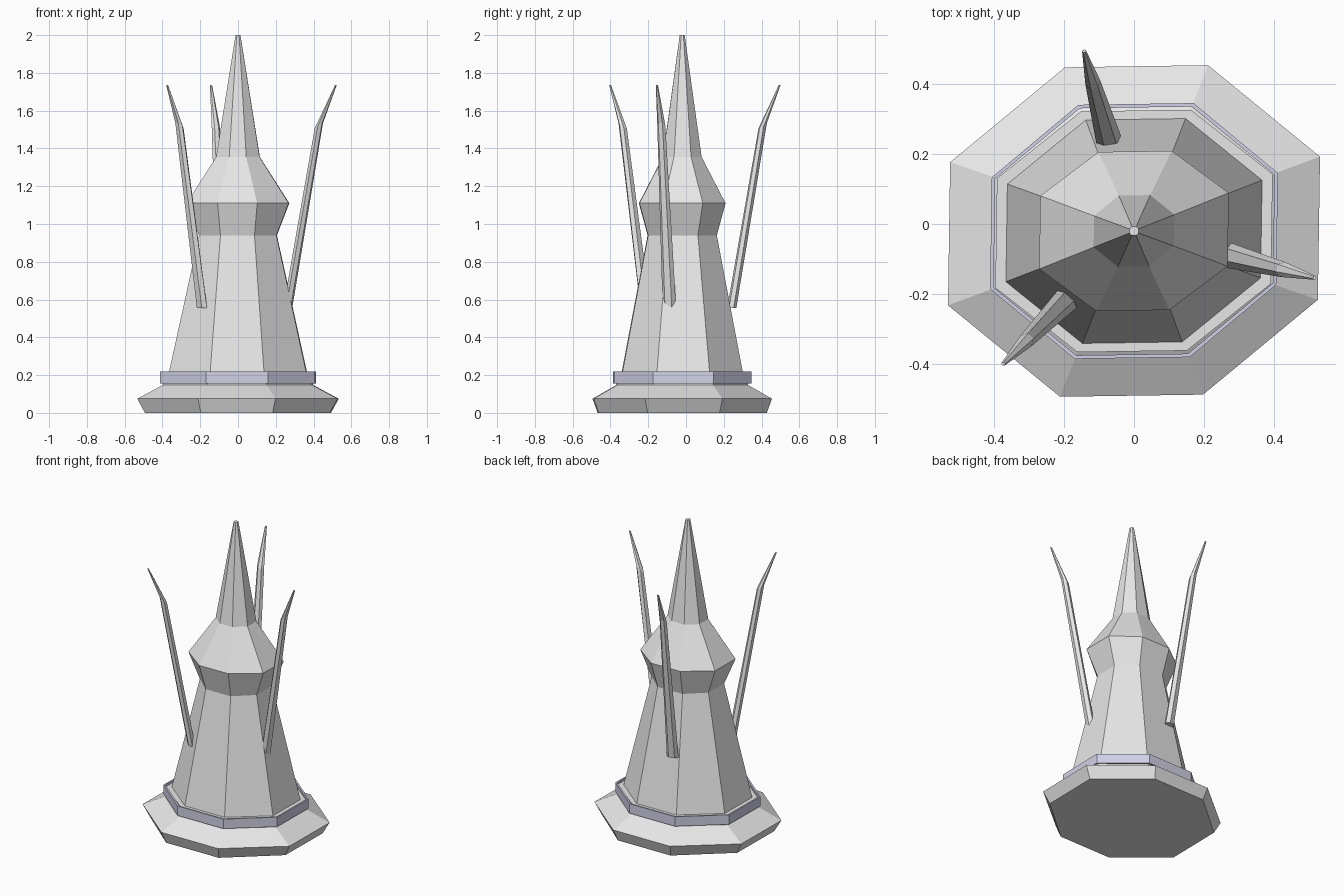
import bpy, math

if "Cube" in bpy.data.objects:
    bpy.data.objects.remove(bpy.data.objects["Cube"])

CY = -0.02  # shared vertical axis of the tower


def material(name, rgb):
    m = bpy.data.materials.new(name)
    m.diffuse_color = (*rgb, 1)
    m.use_nodes = True
    m.node_tree.nodes["Principled BSDF"].inputs["Base Color"].default_value = m.diffuse_color
    return m


stone = material("pale grey", (0.8, 0.8, 0.8))
lilac = material("pale lilac", (0.8, 0.8, 1.0))


def octagon(xo, xi, yo, yi, z):
    """Eight-sided ring, slightly stretched along its diagonal."""
    pts = [(xo, -yi), (xo, yi), (xi, yo), (-xi, yo),
           (-xo, yi), (-xo, -yi), (-xi, -yo), (xi, -yo)]
    return [(x + 0.015 * y, y + 0.015 * x + CY, z) for x, y in pts]


def loft(name, rings, mat, closed=False):
    """Join rings of equal size with quads; cap the ends or close the loop."""
    n, k = len(rings[0]), len(rings)
    verts = [p for r in rings for p in r]
    faces = []
    for i in range(k if closed else k - 1):
        a, b = i * n, ((i + 1) % k) * n
        faces += [(a + j, a + (j + 1) % n, b + (j + 1) % n, b + j) for j in range(n)]
    if not closed:
        faces += [tuple(reversed(range(n))), tuple(range((k - 1) * n, k * n))]
    me = bpy.data.meshes.new(name)
    me.from_pydata(verts, [], faces)
    me.materials.append(mat)
    ob = bpy.data.objects.new(name, me)
    bpy.context.collection.objects.link(ob)
    return ob


# Flared plinth with the step that carries the collar
loft("plinth", [octagon(*r) for r in (
    (0.49, 0.19, 0.445, 0.19, 0.0),
    (0.53, 0.205, 0.472, 0.205, 0.075),
    (0.395, 0.157, 0.345, 0.157, 0.148),
    (0.395, 0.157, 0.345, 0.157, 0.208))], stone)

# Coloured collar band
loft("collar", [octagon(*r) for r in (
    (0.41, 0.165, 0.364, 0.16, 0.155),
    (0.41, 0.165, 0.364, 0.16, 0.218),
    (0.40, 0.16, 0.354, 0.156, 0.218),
    (0.40, 0.16, 0.354, 0.156, 0.155))], lilac, closed=True)

# Tapered shaft, bulging head and pointed spire
loft("tower", [octagon(*r) for r in (
    (0.365, 0.143, 0.32, 0.14, 0.208),
    (0.205, 0.09, 0.182, 0.08, 0.94),
    (0.27, 0.105, 0.228, 0.105, 1.11),
    (0.115, 0.045, 0.102, 0.045, 1.355),
    (0.013, 0.006, 0.013, 0.006, 2.0))], stone)


# Three bent spikes standing around the tower
def spike(angle):
    ca, sa = math.cos(angle), math.sin(angle)
    rings = []
    # radius, height, half width, half thickness, rise of the outer side
    for r, z, w, t, tilt in ((0.272, 0.555, 0.037, 0.02, 0.0),
                             (0.442, 1.52, 0.022, 0.02, 0.014),
                             (0.535, 1.735, 0.006, 0.004, 0.0)):
        ring = []
        for c, s in ((1, -0.5), (1, 0.5), (0, 1), (-1, 0.5), (-1, -0.5), (0, -1)):
            u, v = r + c * t, s * w
            ring.append((u * ca - v * sa, u * sa + v * ca + CY, z + c * tilt))
        rings.append(ring)
    return rings


for name, deg in (("right_spike", -14.5), ("back_spike", 105.5), ("front_left_spike", 225.5)):
    loft(name, spike(math.radians(deg)), stone)
